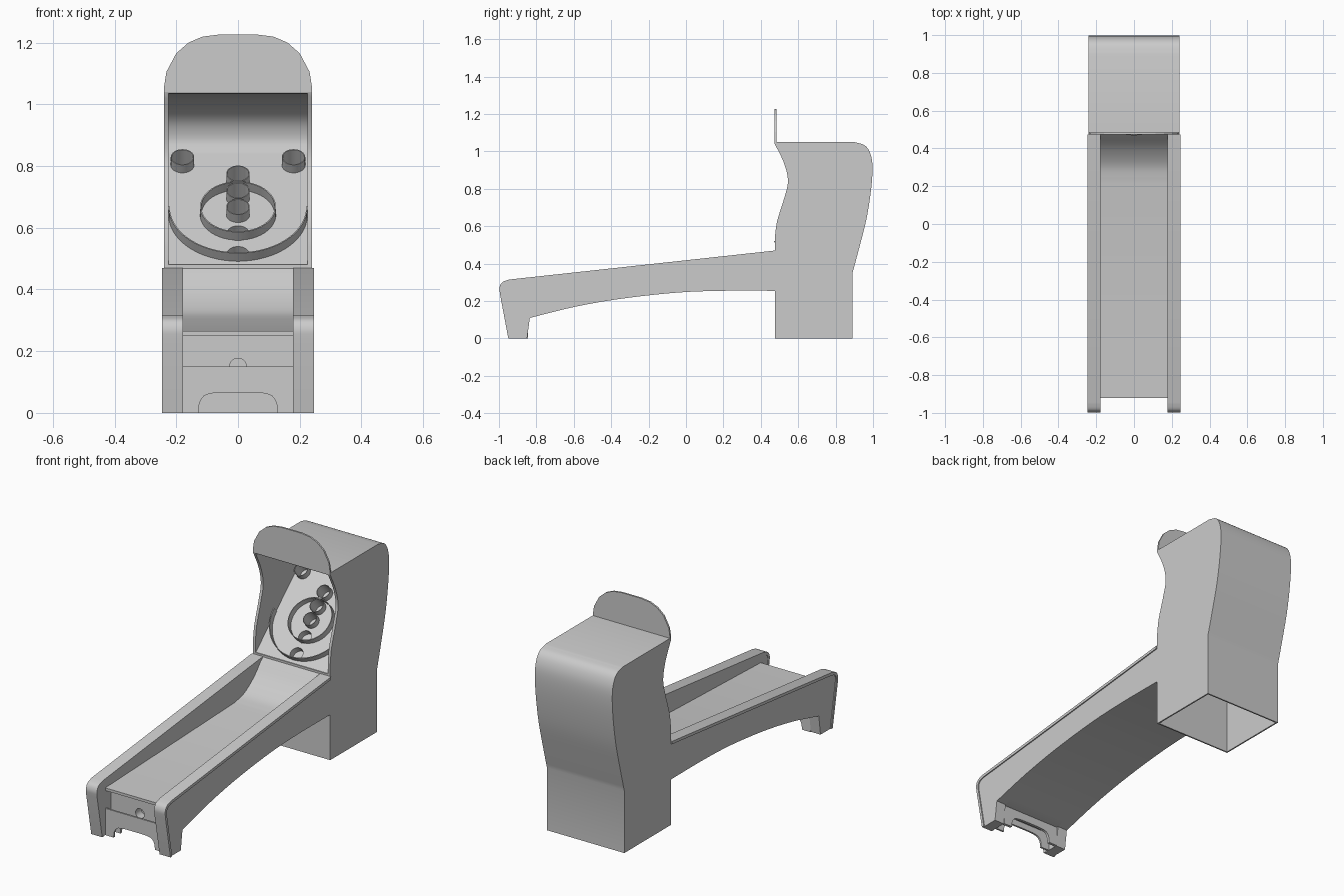
import bpy, bmesh, math
from mathutils import Vector, Matrix

if "Cube" in bpy.data.objects:
    bpy.data.objects.remove(bpy.data.objects["Cube"], do_unlink=True)

grey = bpy.data.materials.new("plain_grey")
grey.use_nodes = True
GREY = (0.6, 0.6, 0.6, 1)
grey.diffuse_color = GREY
grey.node_tree.nodes["Principled BSDF"].inputs["Base Color"].default_value = GREY


def finish(name, bm):
    bmesh.ops.recalc_face_normals(bm, faces=bm.faces)
    mesh = bpy.data.meshes.new(name)
    bm.to_mesh(mesh)
    bm.free()
    mesh.materials.append(grey)
    ob = bpy.data.objects.new(name, mesh)
    bpy.context.collection.objects.link(ob)
    return ob


def smooth(ob, angle=30):
    bpy.ops.object.select_all(action='DESELECT')
    bpy.context.view_layer.objects.active = ob
    ob.select_set(True)
    bpy.ops.object.shade_smooth_by_angle(angle=math.radians(angle))


def extrude(name, verts, offset):
    """Closed outline pushed along an offset vector."""
    bm = bmesh.new()
    face = bm.faces.new([bm.verts.new(v) for v in verts])
    new = bmesh.ops.extrude_face_region(bm, geom=[face], use_keep_orig=True)["geom"]
    bmesh.ops.translate(bm, vec=offset, verts=[g for g in new if isinstance(g, bmesh.types.BMVert)])
    return finish(name, bm)


def side_prism(name, pts, x0, x1):
    return extrude(name, [(x0, y, z) for y, z in pts], (x1 - x0, 0, 0))


def front_prism(name, pts, y0, y1):
    return extrude(name, [(x, y0, z) for x, z in pts], (0, y1 - y0, 0))


def box(name, x0, x1, y0, y1, z0, z1):
    return side_prism(name, [(y0, z0), (y1, z0), (y1, z1), (y0, z1)], x0, x1)


def curve(pts, steps=5):
    """Smooth curve through the points."""
    p = [Vector(q) for q in pts]
    p = [2 * p[0] - p[1]] + p + [2 * p[-1] - p[-2]]
    out = []
    for a, b, c, d in zip(p, p[1:], p[2:], p[3:]):
        for i in range(steps):
            t = i / steps
            out.append(tuple(0.5 * (2 * b + (c - a) * t + (2 * a - 5 * b + 4 * c - d) * t ** 2
                                    + (3 * b - a - 3 * c + d) * t ** 3)))
    return out + [tuple(p[-2])]


def cut(ob, cutter):
    mod = ob.modifiers.new("cut", 'BOOLEAN')
    mod.object, mod.operation, mod.solver = cutter, 'DIFFERENCE', 'EXACT'
    bpy.context.view_layer.objects.active = ob
    bpy.ops.object.modifier_apply(modifier=mod.name)
    bpy.data.objects.remove(cutter, do_unlink=True)


# Sloped target board frame
TILT = math.atan2(0.36, 0.40)


def board_matrix(x, z):
    y = 0.48 + (z - 0.48) / math.tan(TILT)
    return Matrix.Translation((x, y, z)) @ Matrix.Rotation(TILT, 4, 'X')


def ring(name, x, z, r, height=0.035, start=0, sweep=360, wall=0.004, n=48):
    """Thin upright wall on the board, full circle or arc."""
    bm = bmesh.new()
    full = sweep == 360
    rows = []
    for i in range(n if full else n + 1):
        a = math.radians(start + sweep * i / n)
        rows.append([bm.verts.new((q * math.cos(a), q * math.sin(a), h))
                     for q, h in ((r, -0.003), (r, height), (r - wall, height), (r - wall, -0.003))])
    pairs = list(zip(rows, rows[1:])) + ([(rows[-1], rows[0])] if full else [])
    for a, b in pairs:
        for k in range(4):
            bm.faces.new((a[k], a[(k + 1) % 4], b[(k + 1) % 4], b[k]))
    if not full:
        bm.faces.new(rows[0])
        bm.faces.new(rows[-1])
    bmesh.ops.transform(bm, matrix=board_matrix(x, z), verts=bm.verts)
    smooth(finish(name, bm))


def plug(matrix, r, depth):
    bm = bmesh.new()
    bmesh.ops.create_cone(bm, cap_ends=True, segments=32, radius1=r, radius2=r, depth=depth, matrix=matrix)
    return finish("cutter", bm)


# Cabinet: side silhouette, hollowed by the target cavity and an open base
back = curve([(0.89, 0.35), (0.925, 0.48), (0.965, 0.64), (0.99, 0.8), (0.997, 0.92),
              (0.985, 0.99), (0.955, 1.033), (0.9, 1.05)])
front = curve([(0.475, 1.04), (0.525, 0.935), (0.545, 0.84), (0.525, 0.75), (0.488, 0.63), (0.475, 0.54)])
cabinet = side_prism("cabinet", [(0.475, 0), (0.89, 0)] + back + [(0.475, 1.05)] + front, -0.24, 0.24)
ceiling = curve([(0.88, 0.84), (0.89, 0.89), (0.865, 0.95), (0.8, 0.995), (0.68, 1.025), (0.475, 1.035)])
cut(cabinet, side_prism("cutter", [(0.4, 0.48), (0.48, 0.48)] + ceiling + [(0.4, 1.035)], -0.225, 0.225))
cut(cabinet, box("cutter", -0.232, 0.232, 0.483, 0.882, -0.1, 0.34))

# Scoring holes, cups and rings
cups = [(-0.18, 0.803), (0.18, 0.803), (0, 0.75), (0, 0.695), (0, 0.642)]
holes = [(0, 0.582), (0, 0.515)]
for x, z in cups + holes:
    cut(cabinet, plug(board_matrix(x, z), 0.036, 0.08))
smooth(cabinet)
for i, (x, z) in enumerate(cups):
    ring(f"cup_{i + 1}", x, z, 0.038, n=32, wall=0.003)
ring("inner_ring", 0, 0.642, 0.123)
ring("outer_ring", 0, 0.642, 0.225, start=180, sweep=180)

# Rounded header sign
half = [(0.24, 1.04), (0.239, 1.06), (0.232, 1.105), (0.2, 1.165), (0.16, 1.2), (0.115, 1.219), (0.06, 1.226)]
front_prism("header_sign", half + [(-x, z) for x, z in reversed(half)], 0.474, 0.484)

# Side rails with a raised edge strip
under = curve([(-0.835, 0.11), (-0.6, 0.168), (-0.35, 0.212), (-0.05, 0.245), (0.2, 0.255), (0.475, 0.255)])
nose = curve([(-0.995, 0.24), (-0.997, 0.272), (-0.983, 0.3), (-0.945, 0.315)], 4)
nose_in = curve([(-0.98, 0.24), (-0.982, 0.268), (-0.971, 0.288), (-0.943, 0.299)], 4)
rail = [(-0.95, 0), (-0.85, 0)] + under + [(0.475, 0.47)] + nose[::-1]
strip = [(-0.95, 0)] + nose + [(0.475, 0.47), (0.475, 0.454)] + nose_in[::-1] + [(-0.935, 0)]
for side, s in (("left", 1), ("right", -1)):
    smooth(side_prism(f"{side}_rail", rail, s * 0.18, s * 0.24))
    smooth(side_prism(f"{side}_edge_strip", strip, s * 0.178, s * 0.246))

# Lane with a jump ramp at the far end
ramp = curve([(0.22, 0.305), (0.31, 0.325), (0.4, 0.385), (0.475, 0.468)])
lane = side_prism("lane", [(-0.92, 0.25), (-0.87, 0.25), (-0.87, 0.11)] + under
                  + ramp[::-1] + [(-0.92, 0.265)], -0.18, 0.18)
cut(lane, plug(Matrix.Translation((0, -0.87, 0.15)) @ Matrix.Rotation(math.pi / 2, 4, 'X'), 0.027, 0.1))
smooth(lane)

# Front panel with a foot cutout, and the ball trough behind it
arch = curve([(0.128, 0), (0.125, 0.03), (0.11, 0.055), (0.08, 0.064), (0.04, 0.066)], 3)
panel = [(-0.18, 0), (-0.18, 0.15), (0.18, 0.15), (0.18, 0)] + arch
front_prism("front_panel", panel + [(-x, z) for x, z in reversed(arch)], -0.92, -0.91)
front_prism("back_panel", [(x, min(z, 0.11)) for x, z in panel]
            + [(-x, z) for x, z in reversed(arch)], -0.86, -0.845)
box("ball_trough", -0.18, 0.18, -0.912, -0.845, 0.1, 0.115)
